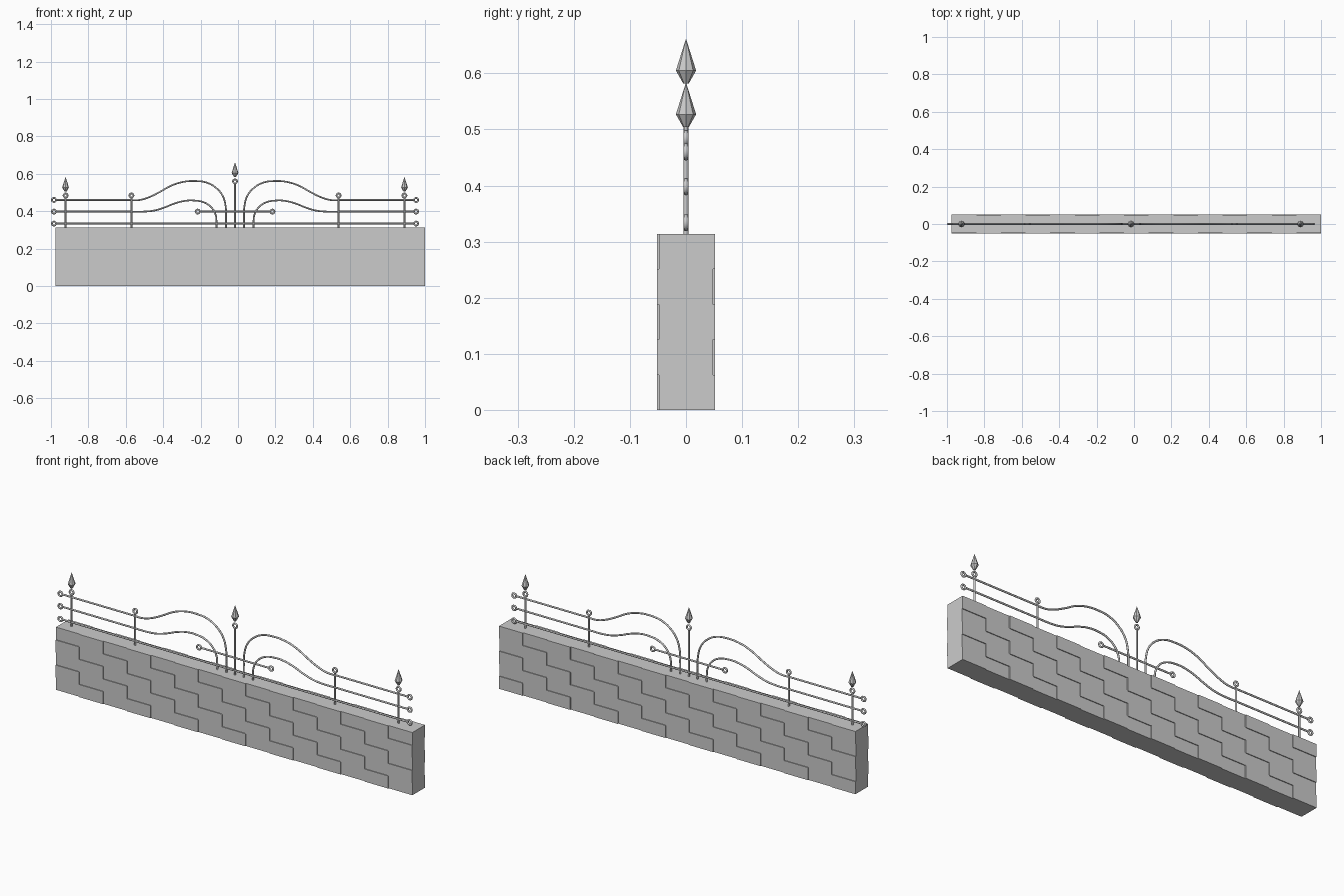
import bpy, bmesh, math
from mathutils import Vector

if "Cube" in bpy.data.objects:
    bpy.data.objects.remove(bpy.data.objects["Cube"])

CX = -0.016          # centre line of the railing
R = 0.0045           # rod radius
WX0, WX1, WH = -0.975, 1.0, 0.314
COLS, ROWS = 15, 5


# Brick wall: block cut into courses, alternate bricks standing proud
def build_wall():
    bm = bmesh.new()
    bmesh.ops.create_cube(bm, size=1)
    w = WX1 - WX0
    for v in bm.verts:
        v.co = Vector((WX0 + (v.co.x + 0.5) * w, v.co.y * 0.096, (v.co.z + 0.5) * WH))
    cuts = [((WX0 + w * i / COLS, 0, 0), (1, 0, 0)) for i in range(1, COLS)]
    cuts += [((0, 0, WH * i / ROWS), (0, 0, 1)) for i in range(1, ROWS)]
    for co, no in cuts:
        bmesh.ops.bisect_plane(bm, geom=bm.verts[:] + bm.edges[:] + bm.faces[:],
                               plane_co=co, plane_no=no)
    bm.normal_update()
    for side in (-1, 1):
        proud = []
        for f in bm.faces:
            c = f.calc_center_median()
            if f.normal.y * side > 0.9:
                col = int((c.x - WX0) / w * COLS)
                row = int(c.z / WH * ROWS)
                if (col + row) % 2 == (1 if side < 0 else 0):
                    proud.append(f)
        out = bmesh.ops.extrude_discrete_faces(bm, faces=proud)["faces"]
        for f in out:
            for v in f.verts:
                v.co.y += side * 0.004
    me = bpy.data.meshes.new("brick_wall")
    bm.to_mesh(me)
    bm.free()
    bpy.context.collection.objects.link(bpy.data.objects.new("brick_wall", me))


# Round rod through (x, z) points relative to the railing centre
def rod(name, pts, smooth=False):
    cu = bpy.data.curves.new(name, 'CURVE')
    cu.dimensions = '3D'
    cu.bevel_depth = R
    cu.bevel_resolution = 2
    cu.use_fill_caps = True
    cu.resolution_u = 5
    sp = cu.splines.new('BEZIER' if smooth else 'POLY')
    data = sp.bezier_points if smooth else sp.points
    data.add(len(pts) - 1)
    for p, (x, z) in zip(data, pts):
        if smooth:
            p.co = (CX + x, 0, z)
            p.handle_left_type = p.handle_right_type = 'AUTO'
        else:
            p.co = (CX + x, 0, z, 1)
    ob = bpy.data.objects.new(name, cu)
    bpy.context.collection.objects.link(ob)
    bpy.ops.object.select_all(action='DESELECT')
    ob.select_set(True)
    bpy.context.view_layer.objects.active = ob
    bpy.ops.object.convert(target='MESH')
    bpy.ops.object.shade_smooth_by_angle(angle=math.radians(50))


def ring(name, x, z):
    bpy.ops.mesh.primitive_torus_add(location=(CX + x, 0, z), rotation=(math.pi / 2, 0, 0),
                                     major_radius=0.011, minor_radius=R,
                                     major_segments=16, minor_segments=8)
    bpy.context.object.name = name
    bpy.ops.object.shade_smooth_by_angle(angle=math.radians(50))


# Faceted spear tip
def finial(name, x, z):
    bm = bmesh.new()
    n = 8
    rings = []
    for r, h in ((0.005, 0), (0.018, 0.023)):
        rings.append([bm.verts.new((r * math.cos(2 * math.pi * i / n),
                                    r * math.sin(2 * math.pi * i / n), h)) for i in range(n)])
    tip = bm.verts.new((0, 0, 0.08))
    bm.faces.new(rings[0][::-1])
    for i in range(n):
        j = (i + 1) % n
        bm.faces.new((rings[0][i], rings[0][j], rings[1][j], rings[1][i]))
        bm.faces.new((rings[1][i], rings[1][j], tip))
    me = bpy.data.meshes.new(name)
    bm.to_mesh(me)
    bm.free()
    ob = bpy.data.objects.new(name, me)
    ob.location = (CX + x, 0, z)
    bpy.context.collection.objects.link(ob)


# Upright with a ring on top, optionally crowned by a spear tip
def post(name, x, zr, spear):
    rod(name, [(x, WH - 0.005), (x, zr - 0.011)])
    ring(name + "_ring", x, zr)
    if spear:
        finial(name + "_spear", x, zr + 0.02 if x else zr + 0.023)


build_wall()
END = 0.968

# Straight rails
rod("bottom_rail", [(-END + 0.011, 0.334), (END - 0.011, 0.334)])
rod("centre_bar", [(-0.19, 0.398), (0.19, 0.398)])
post("centre_post", 0, 0.559, True)

# Curved rails that sweep up and down into the wall
upper = [(-0.51, 0.46), (-0.457, 0.476), (-0.404, 0.502), (-0.34, 0.537), (-0.275, 0.557),
         (-0.206, 0.561), (-0.152, 0.553), (-0.104, 0.527), (-0.067, 0.484),
         (-0.05, 0.425), (-0.048, 0.37), (-0.048, WH - 0.005)]
lower = [(-0.484, 0.398), (-0.43, 0.404), (-0.377, 0.42), (-0.324, 0.441), (-0.27, 0.455),
         (-0.217, 0.457), (-0.163, 0.446), (-0.126, 0.42), (-0.104, 0.382),
         (-0.099, 0.345), (-0.099, WH - 0.005)]

for s, tag in ((1, "left"), (-1, "right")):
    for nm, pts in (("upper", upper), ("lower", lower)):
        z = pts[0][1]
        path = [(-END + 0.011, z), (-0.57, z)] + pts
        rod(f"{nm}_rail_{tag}", [(s * x, h) for x, h in path], True)
        ring(f"{nm}_rail_ring_{tag}", -s * END, z)
    ring(f"bottom_rail_ring_{tag}", -s * END, 0.334)
    ring(f"centre_bar_ring_{tag}", -s * 0.2, 0.398)
    post(f"end_post_{tag}", -s * 0.906, 0.484, True)
    post(f"middle_post_{tag}", -s * 0.5535, 0.484, False)
